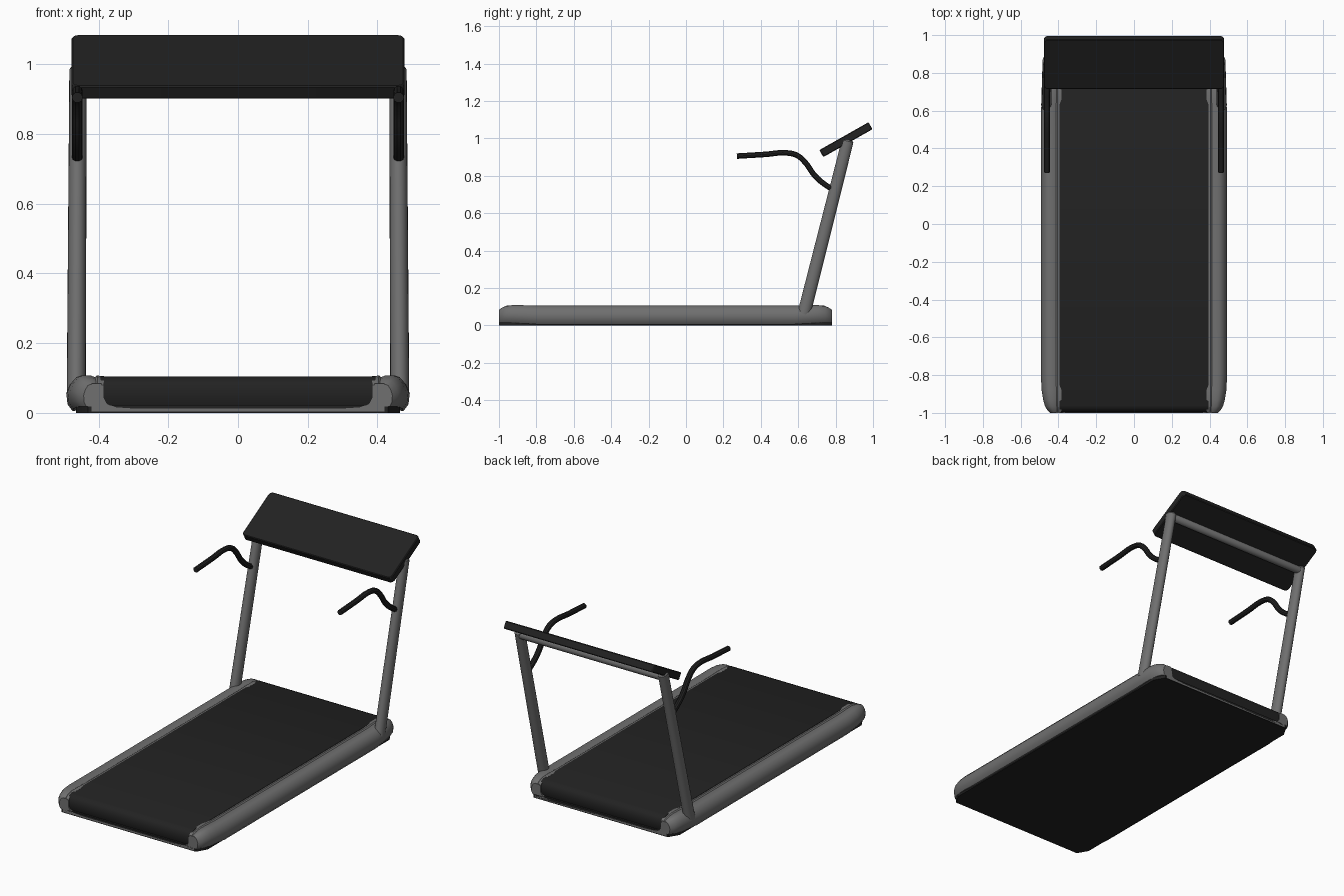
import bpy, bmesh, math
from mathutils import Vector

cube = bpy.data.objects.get("Cube")
if cube:
    bpy.data.objects.remove(cube, do_unlink=True)


def material(name, v, rough=0.6):
    m = bpy.data.materials.new(name)
    m.use_nodes = True
    m.diffuse_color = (v, v, v, 1)
    bsdf = m.node_tree.nodes["Principled BSDF"]
    bsdf.inputs["Base Color"].default_value = (v, v, v, 1)
    bsdf.inputs["Roughness"].default_value = rough
    return m


GREY = material("satin grey", 0.16)
BLACK = material("matte black", 0.016)
FRONT, BACK = -1.0, 0.78
MID_Y = (FRONT + BACK) / 2


def finish(obj, mat, smooth=35):
    obj.data.materials.append(mat)
    bpy.ops.object.select_all(action='DESELECT')
    obj.select_set(True)
    bpy.context.view_layer.objects.active = obj
    bpy.ops.object.shade_smooth_by_angle(angle=math.radians(smooth))
    return obj


def loft(name, rings, mat):
    """Skin a row of equal closed rings and cap both ends."""
    bm = bmesh.new()
    rows = [[bm.verts.new(p) for p in ring] for ring in rings]
    n = len(rows[0])
    for a, b in zip(rows, rows[1:]):
        for i in range(n):
            j = (i + 1) % n
            bm.faces.new((a[i], a[j], b[j], b[i]))
    bm.faces.new(rows[0])
    bm.faces.new(rows[-1])
    bmesh.ops.recalc_face_normals(bm, faces=bm.faces)
    mesh = bpy.data.meshes.new(name)
    bm.to_mesh(mesh)
    bm.free()
    obj = bpy.data.objects.new(name, mesh)
    bpy.context.collection.objects.link(obj)
    return finish(obj, mat)


def mirror(obj, y_axis=False):
    mod = obj.modifiers.new("mirror", 'MIRROR')
    mod.use_axis = (not y_axis, y_axis, False)
    return obj


def tube(name, a, b, ra, rb, squash, mat, sides=20):
    """Oval tapered tube; squash scales it across x."""
    a, b = Vector(a), Vector(b)
    d = (b - a).normalized()
    u = Vector((1, 0, 0)) if abs(d.x) < 0.9 else Vector((0, 1, 0))
    v = d.cross(u).normalized()
    u = v.cross(d)
    rings = []
    for c, r in ((a, ra), (b, rb), (b + d * 0.008, rb * 0.75)):
        angles = [2 * math.pi * i / sides for i in range(sides)]
        rings.append([c + u * r * squash * math.cos(t) + v * r * math.sin(t) for t in angles])
    return loft(name, rings, mat)


# Running belt, rounded over both end rollers
half = [(-0.97, 0.01), (-0.988, 0.02), (-0.995, 0.04), (-0.995, 0.065),
        (-0.99, 0.083), (-0.98, 0.096), (-0.96, 0.105)]
belt = half + [(2 * MID_Y - y, z) for y, z in reversed(half)]
loft("running_belt", [[(x, y, z) for y, z in belt] for x in (-0.395, 0.395)], BLACK)

# Side rails: one cross-section, tapered towards both ends
section = [(0.385, 0.01), (0.385, 0.105), (0.405, 0.107), (0.412, 0.102), (0.425, 0.107),
           (0.45, 0.108), (0.467, 0.102), (0.483, 0.083), (0.493, 0.058),
           (0.489, 0.025), (0.475, 0.006)]
# distance from end, outer narrowing, height drop, bottom lift
stations = [(0, 0.05, 0.026, 0.014), (0.015, 0.034, 0.014, 0.014), (0.035, 0.022, 0.006, 0.013),
            (0.07, 0.012, 0, 0.01), (0.12, 0.004, 0, 0.006), (0.2, 0, 0.003, 0)]


def rail_ring(y, narrow, drop, lift):
    ring = []
    for x, z in section:
        out = max(0, (x - 0.4) / 0.093)
        t = z / 0.108
        ring.append((x - narrow * out, y, z - drop * t + lift * (1 - t)))
    return ring


rings = [rail_ring(FRONT + d, *rest) for d, *rest in stations]
rings += [rail_ring(BACK - d, *rest) for d, *rest in reversed(stations)]
mirror(loft("side_rail", rings, GREY))

# Thin frame around the lower edge of each belt end
inner = [(0.392, 0.084), (0.385, 0.045), (0.375, 0.026), (0.35, 0.016), (0.29, 0.012)]
edge = [(0.42, 0.004), (0.42, 0.084)] + inner
outline = edge + [(-x, z) for x, z in reversed(edge)]
for name, y in (("front_end_frame", FRONT), ("back_end_frame", BACK - 0.02)):
    loft(name, [[(x, yy, z) for x, z in outline] for yy in (y, y + 0.02)], GREY)

# Underside pan with clipped corners
quarter = [(0.43, FRONT), (0.465, FRONT + 0.06)]
right = quarter + [(x, 2 * MID_Y - y) for x, y in reversed(quarter)]
pan = right + [(-x, y) for x, y in reversed(right)]
loft("underside_pan", [[(x, y, z) for x, y in pan] for z in (0, 0.022)], BLACK)

# Uprights and the crossbar that carries the console
mirror(tube("upright_post", (0.464, 0.63, 0.06), (0.459, 0.864, 0.985), 0.035, 0.032, 0.78, GREY))
tube("console_crossbar", (-0.455, 0.866, 0.968), (0.455, 0.866, 0.968), 0.022, 0.022, 1, GREY)

# Tilted console slab
bpy.ops.mesh.primitive_cube_add(size=1, location=(0, 0.855, 0.993),
                                rotation=(math.radians(29.5), 0, 0))
console = bpy.context.object
console.name = "console"
console.scale = (0.955, 0.302, 0.043)
bpy.ops.object.transform_apply(location=False, rotation=False, scale=True)
bm = bmesh.new()
bm.from_mesh(console.data)
corners = [e for e in bm.edges if abs(e.verts[0].co.z - e.verts[1].co.z) > 0.01]
bmesh.ops.bevel(bm, geom=corners, offset=0.018, segments=2, affect='EDGES', profile=0.5)
bm.to_mesh(console.data)
bm.free()
bevel = console.modifiers.new("edge", 'BEVEL')
bevel.width = 0.004
bevel.segments = 1
finish(console, BLACK)

# Bent handlebars
path = [(0.272, 0.905), (0.42, 0.914), (0.54, 0.922), (0.595, 0.908), (0.64, 0.868),
        (0.685, 0.805), (0.74, 0.755), (0.815, 0.712)]
curve = bpy.data.curves.new("handlebar", 'CURVE')
curve.dimensions = '3D'
curve.bevel_depth = 0.0155
curve.bevel_resolution = 3
curve.resolution_u = 6
curve.use_fill_caps = True
spline = curve.splines.new('BEZIER')
spline.bezier_points.add(len(path) - 1)
for p, (y, z) in zip(spline.bezier_points, path):
    p.co = (0.461, y, z)
    p.handle_left_type = p.handle_right_type = 'AUTO'
bar = bpy.data.objects.new("handlebar", curve)
bpy.context.collection.objects.link(bar)
bpy.ops.object.select_all(action='DESELECT')
bar.select_set(True)
bpy.context.view_layer.objects.active = bar
bpy.ops.object.convert(target='MESH')
mirror(finish(bpy.context.object, BLACK))
